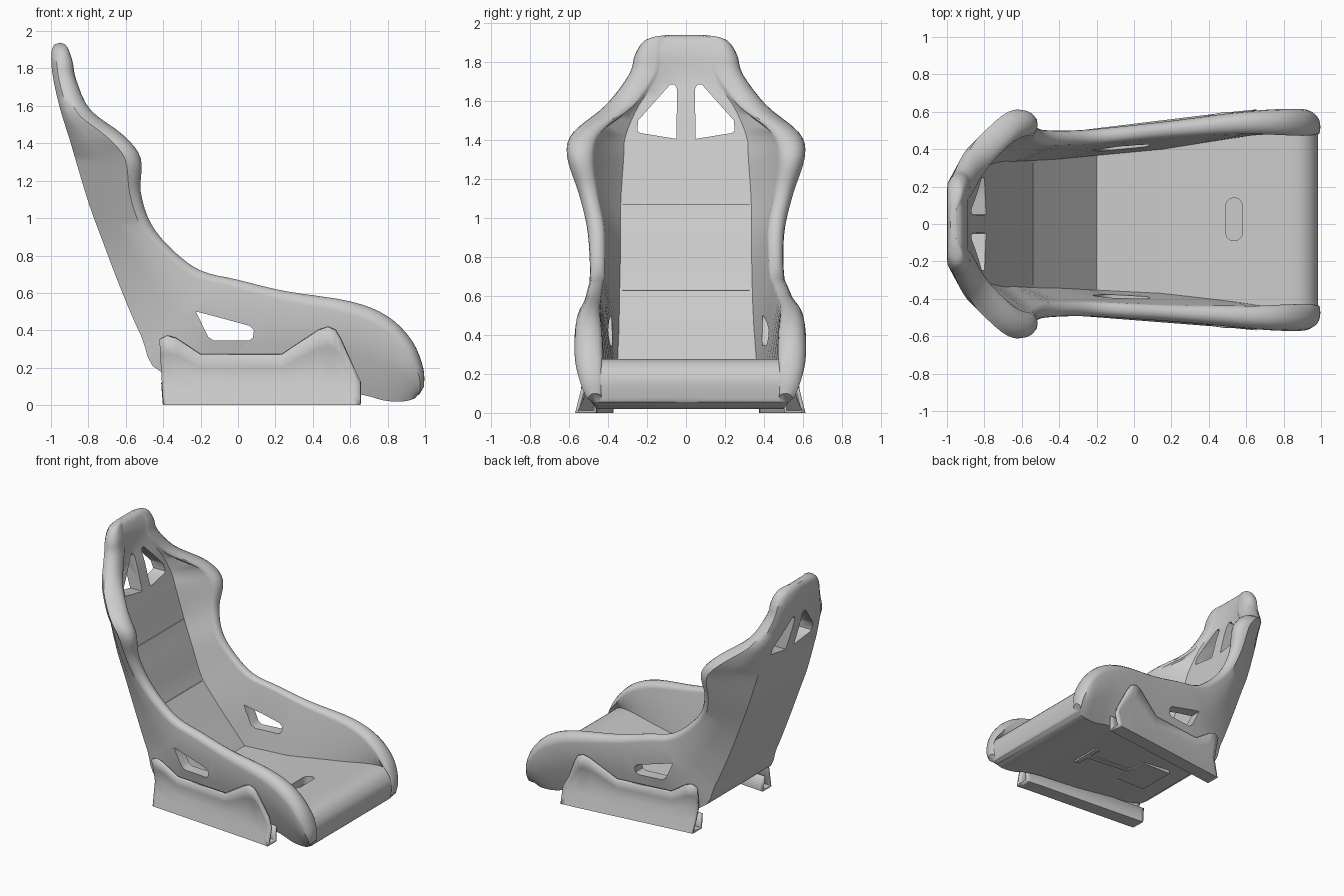
import bpy, bmesh, math
from mathutils import Vector

if "Cube" in bpy.data.objects:
    bpy.data.objects.remove(bpy.data.objects["Cube"])

grey = bpy.data.materials.new("plain grey")
grey.use_nodes = True
grey.diffuse_color = (0.6, 0.6, 0.6, 1)
grey.node_tree.nodes["Principled BSDF"].inputs["Base Color"].default_value = grey.diffuse_color


def make(name, verts, faces):
    bm = bmesh.new()
    vs = [bm.verts.new(v) for v in verts]
    for f in faces:
        bm.faces.new([vs[i] for i in f])
    bmesh.ops.recalc_face_normals(bm, faces=bm.faces)
    mesh = bpy.data.meshes.new(name)
    bm.to_mesh(mesh)
    bm.free()
    mesh.materials.append(grey)
    ob = bpy.data.objects.new(name, mesh)
    bpy.context.scene.collection.objects.link(ob)
    return ob


def activate(ob):
    bpy.ops.object.select_all(action='DESELECT')
    ob.select_set(True)
    bpy.context.view_layer.objects.active = ob


def smooth(ob, angle):
    activate(ob)
    bpy.ops.object.shade_smooth_by_angle(angle=math.radians(angle))


def prism(name, outline, place, low, high):
    """Extrude a 2D outline; place(a, b, depth) gives the 3D point."""
    n = len(outline)
    verts = [place(a, b, d) for d in (low, high) for a, b in outline]
    sides = [(i, (i + 1) % n, (i + 1) % n + n, i + n) for i in range(n)]
    return make(name, verts, sides + [range(n), range(n, 2 * n)])


def cut(target, cutter):
    cutter.hide_render = True
    mod = target.modifiers.new("cut", 'BOOLEAN')
    mod.operation, mod.solver, mod.object = 'DIFFERENCE', 'EXACT', cutter
    activate(target)
    bpy.ops.object.modifier_apply(modifier=mod.name)
    bpy.data.objects.remove(cutter)


def linear(keys, i, t):
    return [a + (b - a) * t for a, b in zip(keys[i], keys[i + 1])]


def spline(keys, i, t):
    p = [keys[max(0, min(len(keys) - 1, i + k))] for k in (-1, 0, 1, 2)]
    return [b + t / 2 * (c - a + t * (2 * a - 5 * b + 4 * c - d + t * (3 * (b - c) + d - a)))
            for a, b, c, d in zip(*p)]


def shift(x):
    """The front of the seat leans slightly to its left."""
    return 0.022 * max(0, min(1, x + 0.5))


# Shell guide lines, from the headrest down and forward to the seat lip
# Rim: x, z, half width, roll thickness
rim = [(-.95, 1.938, .11, .04), (-.915, 1.918, .21, .08), (-.885, 1.84, .262, .12),
       (-.865, 1.74, .292, .14), (-.79, 1.58, .41, .15), (-.615, 1.445, .58, .15),
       (-.52, 1.32, .61, .14), (-.52, 1.14, .55, .1), (-.465, .97, .508, .09),
       (-.35, .83, .497, .08), (-.2, .72, .5, .08), (0, .67, .515, .08),
       (.25, .61, .54, .09), (.6, .555, .58, .12), (.8, .475, .593, .14),
       (.93, .345, .59, .14), (.99, .2, .56, .1), (.995, .1, .525, .07)]
# Inner padding and outer skin: x, z, half width
inner = [(-.952, 1.937, .05), (-.918, 1.914, .1), (-.892, 1.84, .13), (-.878, 1.72, .14),
         (-.835, 1.58, .24), (-.795, 1.42, .31), (-.762, 1.3, .32), (-.7, 1.07, .335),
         (-.635, .89, .335), (-.54, .63, .34), (-.4, .45, .345), (-.2, .2, .36),
         (.15, .205, .385), (.55, .245, .44), (.8, .275, .475), (.92, .262, .49),
         (.982, .18, .49), (.968, .055, .47)]
outer = [(-.98, 1.93, .1), (-.995, 1.9, .17), (-.998, 1.83, .21), (-.985, 1.73, .24),
         (-.95, 1.58, .3), (-.9, 1.42, .34), (-.865, 1.3, .35), (-.795, 1.07, .36),
         (-.725, .88, .36), (-.63, .63, .365), (-.518, .37, .38), (-.4, .17, .4),
         (.1, .1, .43), (.6, .065, .455), (.78, .025, .47), (.88, .02, .48),
         (.93, .03, .48), (.95, .04, .46)]
CREASE = 11  # station where the backrest meets the cushion


def section(i, t):
    rx, rz, w, roll = spline(rim, i, t)
    near_crease = abs(i + 0.5 - CREASE) < 2
    ix, iz, iw = (linear if near_crease else spline)(inner, i, t)
    ox, oz, ow = spline(outer, i, t)
    tip, pad, skin = Vector((rx, 0, rz)), Vector((ix, 0, iz)), Vector((ox, 0, oz))
    d = (tip - skin).normalized()
    depth = min(roll * 0.6, (tip - skin).length / 2)
    lip = max(0.004, min(depth * 0.6, 0.6 * (tip - pad).dot(d)))
    half = [pad, pad + Vector((0, iw, 0))]
    # Rounded rim
    steps = 8
    for k in range(steps + 1):
        a = math.pi * k / steps
        fall = (lip if k < steps / 2 else depth) * (1 - math.sin(a))
        p = tip - d * fall
        p.y = w - roll / 2 - roll / 2 * math.cos(a)
        half.append(p)
    corner = skin + Vector((0, ow, 0))
    half += [(half[-1] + corner) / 2 + Vector((0, roll * 0.15, 0)), corner, skin]
    loop = half + [Vector((p.x, -p.y, p.z)) for p in half[-2:0:-1]]
    return [p + Vector((0, shift(p.x), 0)) for p in loop]


SUB = 4
rings = [section(i, k / SUB) for i in range(len(rim) - 1) for k in range(SUB)]
rings.append(section(len(rim) - 2, 1))
n = len(rings[0])
faces = [(r * n + j, r * n + (j + 1) % n, (r + 1) * n + (j + 1) % n, (r + 1) * n + j)
         for r in range(len(rings) - 1) for j in range(n)]
faces += [range(n), range((len(rings) - 1) * n, len(rings) * n)]
shell = make("seat_shell", [p for ring in rings for p in ring], faces)

# Harness openings in the headrest
opening = [(.05, 1.405), (.045, 1.66), (.06, 1.685), (.08, 1.685), (.245, 1.5), (.25, 1.445), (.235, 1.435)]
for side in (-1, 1):
    cut(shell, prism("headrest_cutter", opening, lambda a, b, d: (d, side * a, b), -1.2, -.6))

# Lap belt openings in both sides
belt = [(-.225, .5), (-.2, .495), (.06, .425), (.085, .4), (.08, .36), (.06, .345), (-.13, .345), (-.16, .365)]
cut(shell, prism("side_cutter", belt, lambda a, b, d: (a, d, b), -.8, .8))

# Strap slot in the cushion
slot = []
for k in range(16):
    a = 2 * math.pi * (k + 0.5) / 16
    slot.append((.535 + .045 * math.cos(a), .025 + .045 * math.sin(a) + math.copysign(.07, math.sin(a))))
cut(shell, prism("slot_cutter", slot, lambda a, b, d: (a, b, d), .18, .4))

# Stitched seams across the backrest
for x, z in ((-.7, 1.07), (-.54, .63)):
    seam = [(x - .008, z - .002), (x + .02, z - .002), (x + .02, z + .002), (x - .008, z + .002)]
    cut(shell, prism("seam_cutter", seam, lambda a, b, d: (a, d, b), -.325, .325))
smooth(shell, 38)

# Mounting brackets: folded sheet with a flared foot
tops = [(-.42, .35), (-.38, .37), (-.33, .355), (-.2, .268), (.23, .268), (.43, .4),
        (.48, .416), (.52, .4), (.55, .35), (.62, .2), (.655, .13)]


def bracket_y(x, z):
    """A plane leaning in from the foot, then hugging the shell."""
    base = .425 + .105 * (x + .4) / 1.05
    return base + max(.06 - .25 * z, .24 * (z - .15))


for side, label in ((1, "left"), (-1, "right")):
    verts = []
    for x, top in tops:
        column = [(bracket_y(x, top * f), top * f) for f in (1, .75, .5, .25, 0)]
        foot = column[-1][0] - .11
        column += [(foot, 0), (foot, .12)]
        # The rear edge leans back slightly with height
        verts += [(max(x, -.4 - .06 * z), side * y + shift(x), z) for y, z in column]
    m = len(column)
    quads = [(c * m + j, c * m + j + 1, c * m + m + j + 1, c * m + m + j)
             for c in range(len(tops) - 1) for j in range(m - 1)]
    bracket = make(label + "_bracket", verts, quads)
    # Keep the thickness on the inside of the fold
    face = bracket.data.polygons[0]
    mod = bracket.modifiers.new("thickness", 'SOLIDIFY')
    mod.thickness = 0.018
    mod.offset = -1 if face.normal.y * side > 0 else 1
    smooth(bracket, 35)

# Underside mounting plate and strap bar
for name, x0, x1, y0, y1 in (("underside_plate", -.2, .05, -.13, .17), ("underside_bar", .05, .45, 0, .04),
                             ("underside_strap", .45, .49, -.1, .14)):
    prism(name, [(x0, y0), (x1, y0), (x1, y1), (x0, y1)],
          lambda a, b, d: (a, b, d + .113 - .075 * max(0, a)), -.014, .012)
